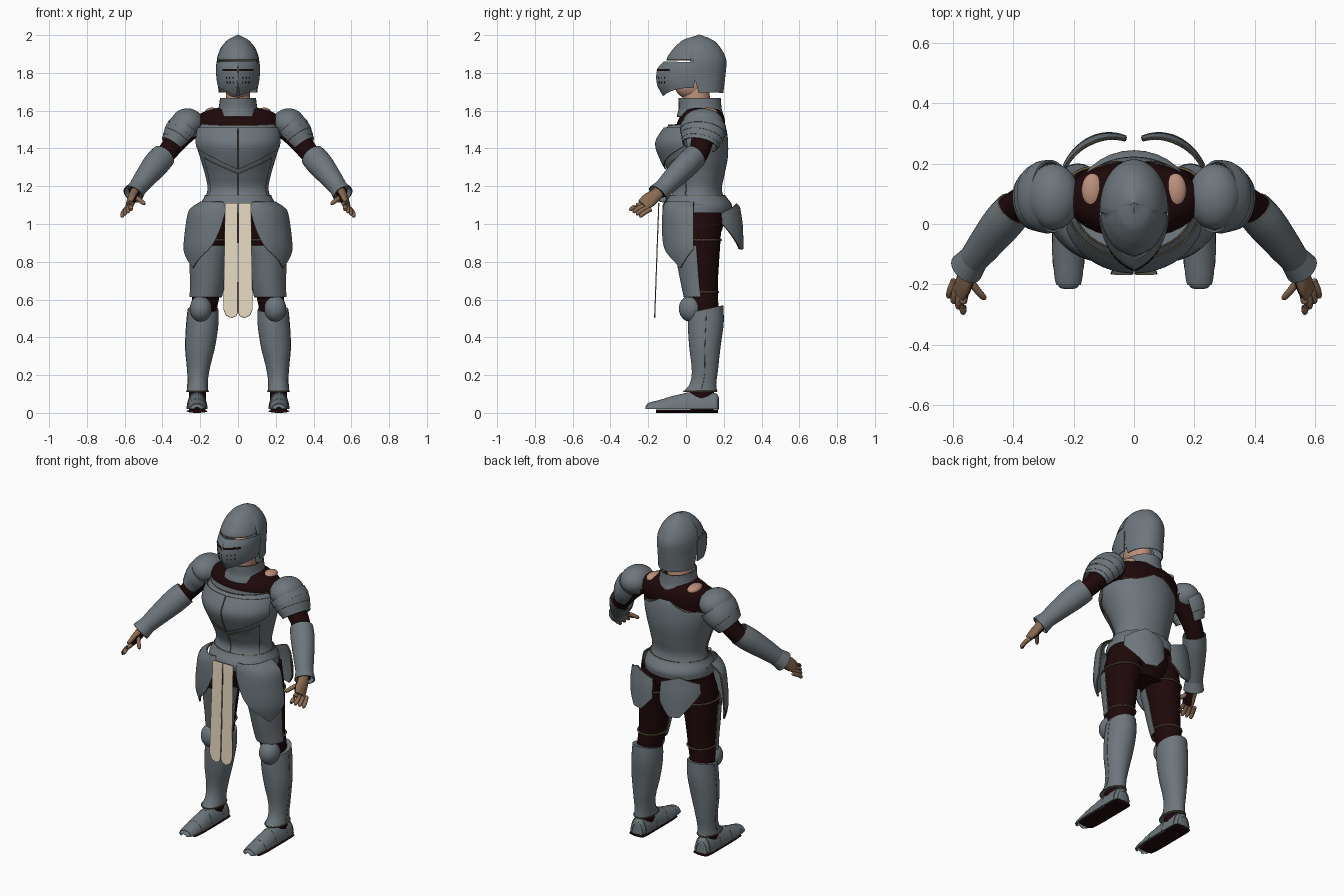
import bpy, bmesh
from math import sin, cos, radians
from mathutils import Vector, Matrix

if "Cube" in bpy.data.objects:
    bpy.data.objects.remove(bpy.data.objects["Cube"])


def material(name, r, g, b):
    mat = bpy.data.materials.new(name)
    mat.use_nodes = True
    mat.diffuse_color = (r, g, b, 1)
    mat.node_tree.nodes["Principled BSDF"].inputs["Base Color"].default_value = (r, g, b, 1)
    return mat


steel = material("steel", .155, .183, .202)
cloth = material("dark_red_cloth", .013, .0025, .003)
leather = material("brown_leather", .25, .145, .082)
skin = material("skin", .5, .28, .2)
linen = material("linen", .8, .7, .53)
trim = material("bronze_trim", .13, .095, .05)


def finish(name, data, mat, mirror, thick=0):
    obj = bpy.data.objects.new(name, data)
    bpy.context.collection.objects.link(obj)
    data.materials.append(mat)
    if thick:
        solid = obj.modifiers.new("thickness", 'SOLIDIFY')
        solid.thickness, solid.offset = thick, 0
    if mirror:
        obj.modifiers.new("mirror", 'MIRROR').use_mirror_merge = False
    if data.id_type == 'MESH':
        data.polygons.foreach_set("use_smooth", [True] * len(data.polygons))
        obj.modifiers.new("sharp_edges", 'EDGE_SPLIT').split_angle = radians(40)
    return obj


def from_bmesh(name, bm, mat, mirror=False, thick=0):
    bmesh.ops.recalc_face_normals(bm, faces=bm.faces)
    mesh = bpy.data.meshes.new(name)
    bm.to_mesh(mesh)
    bm.free()
    return finish(name, mesh, mat, mirror, thick)


def sample(secs, s):
    """Smooth interpolation of (x, y, z, rx, ry) sections."""
    last = len(secs) - 1
    s = min(max(s, 0), last)
    i = min(int(s), last - 1)
    f = s - i
    p, q, r, t = [secs[min(max(i + k, 0), last)] for k in (-1, 0, 1, 2)]
    return [b + f / 2 * (c - a + f * (2*a - 5*b + 4*c - d + f * (3*(b - c) + d - a)))
            for a, b, c, d in zip(p, q, r, t)]


def point(secs, ang, v, off=0, flat=True):
    """Surface point; v is the height for flat sections, else the section index."""
    if flat:
        i = max([k for k in range(len(secs) - 1) if secs[k][2] <= v] or [0])
        x, y, z, rx, ry = sample(secs, i + (v - secs[i][2]) / (secs[i + 1][2] - secs[i][2]))
        centre, side, up = Vector((x, y, v)), Vector((1, 0, 0)), Vector((0, 1, 0))
    else:
        x, y, z, rx, ry = sample(secs, v)
        centre = Vector((x, y, z))
        along = (Vector(sample(secs, v + .1)[:3]) - Vector(sample(secs, v - .1)[:3])).normalized()
        ref = Vector((0, 0, 1)) if abs(along.y) > .9 else Vector((0, 1, 0))
        side = ref.cross(along).normalized()
        up = along.cross(side)
    a = radians(ang)
    return centre + side * (max(rx + off, .001) * cos(a)) + up * (max(ry + off, .001) * sin(a))


def cord(name, pts, mat=trim, radius=.003, mirror=False, closed=False):
    curve = bpy.data.curves.new(name, 'CURVE')
    curve.dimensions = '3D'
    curve.bevel_depth, curve.bevel_resolution = radius, 1
    line = curve.splines.new('POLY')
    line.points.add(len(pts) - 1)
    for p, co in zip(line.points, pts):
        p.co = (*co, 1)
    line.use_cyclic_u = closed
    return finish(name, curve, mat, mirror)


def shell(name, mat, secs, arc=(0, 360), low=None, high=None, off=0, thick=0, flat=True,
          mirror=False, n=32, m=12, edged=False):
    """Part of a lofted surface; low and high may depend on the angle."""
    bottom, top = (secs[0][2], secs[-1][2]) if flat else (0, len(secs) - 1)
    low, high = bottom if low is None else low, top if high is None else high
    full = arc[1] - arc[0] == 360
    cols = []
    for i in range(n if full else n + 1):
        a = arc[0] + (arc[1] - arc[0]) * i / n
        lo, hi = [f(a) if callable(f) else f for f in (low, high)]
        cols.append([point(secs, a, lo + (hi - lo) * j / m, off, flat) for j in range(m + 1)])
    bm = bmesh.new()
    grid = [[bm.verts.new(p) for p in col] for col in cols]
    for i in range(n):
        c, d = grid[i], grid[(i + 1) % len(grid)]
        for j in range(m):
            bm.faces.new((c[j], d[j], d[j + 1], c[j + 1]))
    if full and not thick:
        for j in (0, m):
            bm.faces.new([c[j] for c in grid])
    if edged:
        ends = [c[0] for c in cols], [c[-1] for c in cols]
        if full:
            for e in ends:
                cord(name + "_edge", e, mirror=mirror, closed=True)
        else:
            border = ends[0] + cols[-1] + ends[1][::-1] + cols[0][::-1]
            cord(name + "_edge", border, mirror=mirror, closed=True)
    return from_bmesh(name, bm, mat, mirror, thick)


def ball(name, mat, centre, radii, mirror=False):
    bm = bmesh.new()
    bmesh.ops.create_uvsphere(bm, u_segments=28, v_segments=16, radius=1,
                              matrix=Matrix.Translation(centre) @ Matrix.Diagonal((*radii, 1)))
    return from_bmesh(name, bm, mat, mirror)


def frontness(a):
    return max(0, -sin(radians(a)))


# Head, helmet and wedge-shaped visor
ball("head", skin, (0, .025, 1.735), (.07, .085, .075))
shell("neck", skin, [(0, .06, 1.58, .07, .075), (0, .05, 1.75, .06, .07)])
skull = [(0, .08, 1.69, .1, .115), (0, .06, 1.78, .106, .145), (0, .055, 1.87, .109, .155),
         (0, .06, 1.93, .089, .122), (0, .065, 1.975, .052, .075), (0, .07, 2, .001, .001)]
shell("helmet_skull", steel, skull, low=lambda a: 1.865 if 188 < a < 352 else 1.695,
      thick=.006, n=60, m=18)
cord("helmet_crest", [point(skull, 270, 1.87 + .0128 * k) for k in range(11)], steel, .003)
visor = [(-.06, .02, 1.66, .142, .142), (-.06, .03, 1.74, .166, .193), (-.06, .04, 1.82, .174, .202),
         (-.06, .04, 1.87, .17, .158)]
shell("visor", steel, visor, (290.3, 364), lambda a: 1.722 - .05 * frontness(a) ** 2, 1.858,
      thick=.006, mirror=True)
cord("visor_ridge", [point(visor, 290.3, 1.685 + .017 * k) for k in range(11)], steel, .003)
cord("brow_band", [point(skull, a, 1.868, .002) for a in range(190, 355, 5)], trim, .002)
shell("eye_slit", cloth, visor, (291.5, 322), 1.809, 1.82, .004, .003, mirror=True)
for row in range(2):
    for k in range(3):
        a = 299 + 7 * k
        shell("breath_hole", cloth, visor, (a, a + 1.4), 1.745 + .025 * row, 1.753 + .025 * row,
              .004, .003, mirror=True, n=2, m=2)

# Collar and padded shoulders
shell("gorget", steel, [(0, .075, 1.57, .12, .12), (0, .075, 1.61, .1, .11),
                        (0, .072, 1.665, .092, .108)], thick=.008, edged=True)
shell("padded_shoulders", cloth, [(0, .08, 1.42, .2, .12), (0, .08, 1.53, .225, .128),
      (0, .085, 1.575, .21, .115), (0, .085, 1.6, .17, .1), (0, .08, 1.62, .08, .075)])
ball("bare_shoulder", skin, (.138, .112, 1.593), (.036, .056, .023), True)

# Cuirass with raised breast and belly plates
torso = [(0, .06, 1.1, .185, .155), (0, .065, 1.18, .162, .125), (0, .06, 1.25, .172, .142),
         (0, .045, 1.35, .2, .176), (0, .035, 1.43, .222, .188), (0, .05, 1.5, .213, .165),
         (0, .065, 1.555, .19, .13)]
shell("cuirass", steel, torso, n=48, m=24, high=lambda a: 1.535 + .012 * sin(radians(a))
      - (.075 * abs(sin(radians(2 * a))) if a < 180 else 0), edged=True)
shell("breast_plate", steel, torso, (271, 345), lambda a: 1.29 + .0016 * (a - 270),
      1.508, .007, .007, mirror=True, edged=True)
shell("belly_plate", steel, torso, (271, 330), 1.14, lambda a: 1.265 + .0014 * (a - 270),
      .006, .006, mirror=True, edged=True)
shell("waist_belt", steel, [(0, .06, 1.06, .196, .175), (0, .06, 1.1, .194, .178),
                            (0, .06, 1.15, .172, .145)], thick=.01, edged=True)
cord("belt_stitching", [point(torso, a, 1.105, .012) for a in range(0, 360, 8)], trim, .002, closed=True)

# Hips, tassets and rear guards
shell("hips", cloth, [(0, .08, .9, .12, .08), (0, .08, .98, .18, .115), (0, .07, 1.12, .17, .13)])
shell("tasset", steel, [(.1, .05, .75, .165, .13), (.1, .05, .86, .184, .165),
      (.1, .05, 1, .172, .172), (.1, .05, 1.08, .152, .168), (.1, .05, 1.12, .09, .155)], (257, 356),
      lambda a: .768 + (.0026 if a < 325 else .0032) * abs(a - 325)
      + .00013 * max(0, 290 - a) ** 2, 1.115, thick=.01, mirror=True, edged=True)
shell("rear_guard", steel, [(.08, .1, .86, .172, .2), (.08, .1, 1, .172, .195),
      (.08, .1, 1.11, .16, .18)], (28, 108),
      lambda a: .868 + .0035 * max(0, abs(a - 76) - 10), lambda a: 1.105 - .0012 * abs(a - 68),
      thick=.01, mirror=True, edged=True)

# Hanging cloth in two strips
outline = [(.003, 1.11), (.068, 1.11), (.076, .55), (.062, .516), (.034, .504), (.012, .512), (.003, .53)]
strip = [Vector((x, -.166 + .036 * (z - .5), z)) for x, z in outline]
bm = bmesh.new()
bm.faces.new([bm.verts.new(p) for p in strip])
from_bmesh("tabard_strip", bm, linen, True, .006)
cord("tabard_edge", strip, radius=.002, mirror=True, closed=True)

# Legs
thigh = [(.185, .1, .5, .065, .075), (.165, .08, .66, .076, .088), (.155, .07, .8, .088, .105),
         (.14, .065, .92, .1, .118), (.115, .08, 1.06, .1, .11)]
shell("thigh", cloth, thigh, mirror=True)
shell("thigh_plate", steel, thigh, (185, 355), .615, .885, .01, .008, mirror=True, edged=True)
for height in (.64, .915):
    cord("thigh_strap", [point(thigh, a, height, .004) for a in range(0, 360, 12)],
         radius=.005, mirror=True, closed=True)
ball("knee_cap", steel, (.197, .025, .552), (.058, .063, .07), True)
greave = [(.215, .075, .11, .058, .09), (.213, .09, .15, .053, .07), (.21, .1, .22, .058, .069),
          (.2, .1, .35, .079, .083), (.188, .105, .48, .085, .095), (.185, .108, .56, .08, .09)]
shell("greave", steel, greave, mirror=True, high=lambda a: .55 + .02 * sin(radians(a)))
cord("greave_seam", [point(greave, 0, .13 + .042 * k) for k in range(11)], radius=.0015, mirror=True)
cord("greave_hem", [point(greave, a, .115, .001) for a in range(0, 360, 12)], mirror=True, closed=True)

# Feet: sole, ankle and overlapping toe lames
shell("sole", cloth, [(.217, .17, .009, .047, .009), (.217, .13, .009, .054, .009),
      (.217, -.1, .009, .054, .009), (.217, -.16, .009, .047, .009)], flat=False, mirror=True)
shell("ankle", cloth, [(.215, .085, .015, .044, .06), (.215, .085, .14, .046, .065)], mirror=True)
foot = [(.217, .172, .02, .03, .06), (.217, .155, .02, .047, .085), (.217, .07, .02, .05, .09),
        (.217, -.03, .02, .05, .075), (.217, -.12, .02, .048, .05), (.217, -.2, .02, .036, .027),
        (.217, -.213, .02, .016, .012)]
shell("foot_core", steel, foot, off=-.002, arc=(0, 180), flat=False, thick=.004, mirror=True, m=24)
shell("heel_cap", steel, [(.217, .168, .018, .042, .075), (.217, .173, .018, .002, .003)],
      (0, 180), flat=False, thick=.003, mirror=True, m=4)
for k in range(7):
    start = 1.15 + .55 * k
    shell("foot_lame", steel, foot, (0, 180), start, start + .6, .003 - .001 * (k % 2),
          .004, False, True, m=3)

# Arms
arm = [(.22, .1, 1.54, .065, .065), (.31, .09, 1.46, .06, .06), (.39, .06, 1.36, .05, .052),
       (.46, -.01, 1.28, .045, .045), (.55, -.14, 1.165, .03, .034)]
shell("sleeve", cloth, arm, flat=False, mirror=True)
ball("shoulder_cap", steel, (.268, .09, 1.532), (.088, .11, .08), True)
lames = [(.25, .095, 1.545, .07, .108), (.3, .088, 1.482, .082, .11), (.345, .073, 1.418, .064, .09)]
for k in range(4):
    start = .5 + .37 * k
    shell("shoulder_lame", steel, lames, (50, 310), start, min(start + .45, 2), .007 - .002 * k,
          .007, False, True, m=4, edged=k % 2 == 1)
forearm = [(.395, .05, 1.36, .064, .06), (.435, .005, 1.315, .066, .062), (.495, -.07, 1.24, .054, .054),
           (.54, -.128, 1.18, .043, .045)]
shell("vambrace", steel, forearm, flat=False, mirror=True, thick=.006, edged=True)
shell("cuff", steel, [(.528, -.112, 1.196, .044, .046), (.556, -.148, 1.158, .053, .056)],
      flat=False, mirror=True, thick=.006, edged=True)

# Gloved hands with dark palms
palm = [(.54, -.13, 1.18, .025, .03), (.555, -.165, 1.15, .025, .035),
        (.567, -.2, 1.123, .021, .041), (.579, -.228, 1.1, .014, .035)]
shell("glove_hand", leather, palm, flat=False, mirror=True)
shell("glove_palm", cloth, palm, (-55, 55), .6, 2.7, .002, .003, False, True)
digits = [((.561 + .011 * k, -.232 + .015 * k, 1.108 - .01 * k),
           (.567 + .016 * k, -.3 + .018 * k, 1.074 - .012 * k)) for k in range(4)]
digits.append(((.548, -.18, 1.145), (.493, -.25, 1.105)))
for base, tip in digits:
    a, b = Vector(base), Vector(tip)
    mid = a.lerp(b, .55) + Vector((.003, 0, .004))
    shell("finger", leather, [(*a, .013, .013), (*mid, .012, .012), (*a.lerp(b, .9), .01, .01),
          (*b, .003, .003)], flat=False, mirror=True, n=10, m=8)
